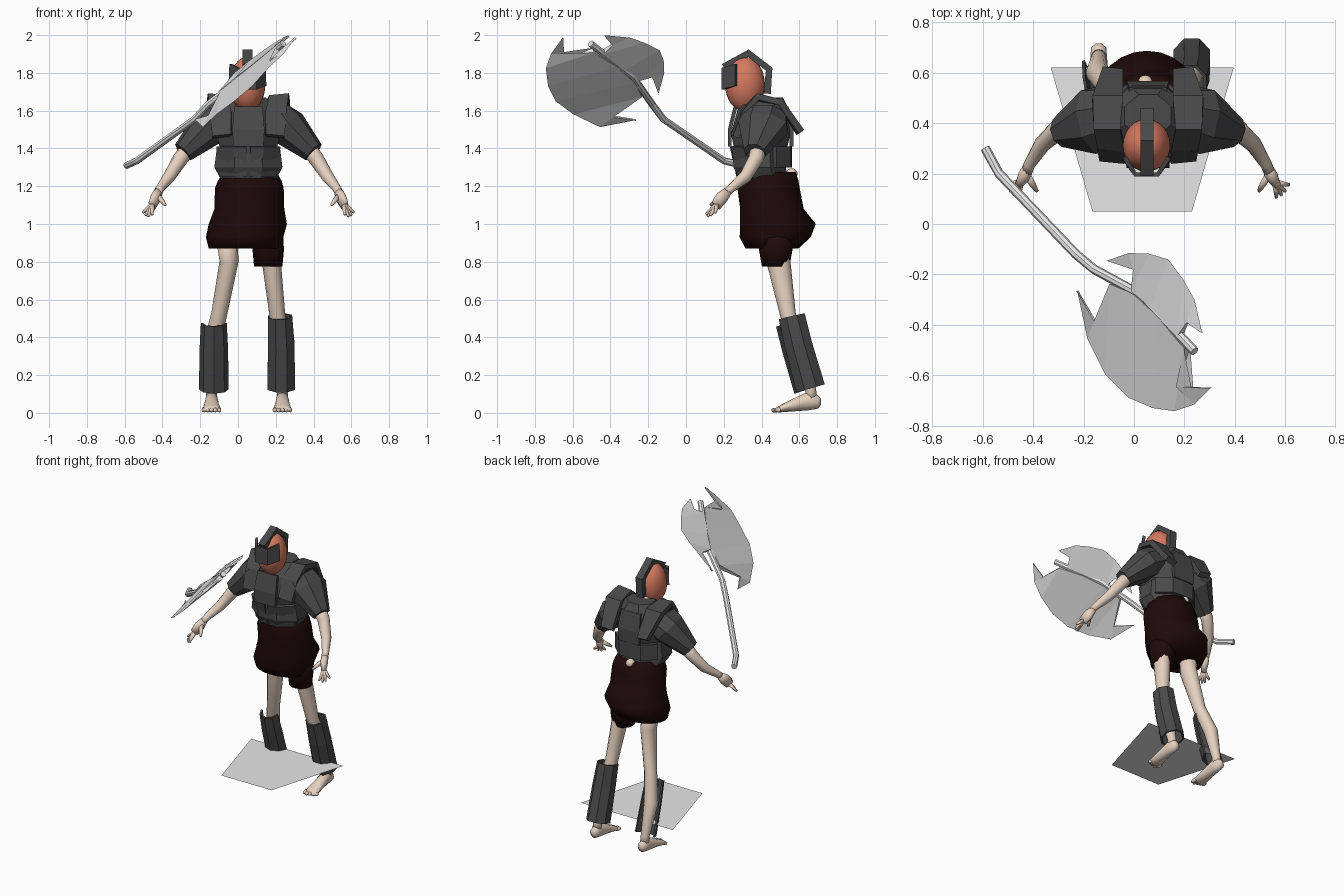
import bpy, bmesh, math
from mathutils import Vector

if "Cube" in bpy.data.objects:
    bpy.data.objects.remove(bpy.data.objects["Cube"])


def material(name, r, g, b):
    m = bpy.data.materials.new(name)
    m.use_nodes = True
    m.diffuse_color = (r, g, b, 1)
    bsdf = m.node_tree.nodes["Principled BSDF"]
    bsdf.inputs["Base Color"].default_value = (r, g, b, 1)
    bsdf.inputs["Roughness"].default_value = 0.8
    return m


IRON = material("dark iron", .068, .068, .068)
STEEL = material("pale steel", .8, .8, .8)
SKIN = material("pale skin", .78, .63, .52)
FACE = material("ruddy face", .66, .19, .115)
CLOTH = material("dark maroon cloth", .014, .003, .003)
MID = .055          # x of the body's centre line
UP, BACK = Vector((0, 0, 1)), Vector((0, 1, 0))


def finish(name, bm, mat, smooth=False, thick=0):
    bmesh.ops.remove_doubles(bm, verts=bm.verts, dist=.0002)
    bmesh.ops.recalc_face_normals(bm, faces=bm.faces)
    mesh = bpy.data.meshes.new(name)
    bm.to_mesh(mesh)
    bm.free()
    mesh.materials.append(mat)
    for p in mesh.polygons:
        p.use_smooth = smooth
    ob = bpy.data.objects.new(name, mesh)
    bpy.context.collection.objects.link(ob)
    if thick:
        mod = ob.modifiers.new("thickness", 'SOLIDIFY')
        mod.thickness, mod.offset = thick, 0


def sheet(name, rows, mat, thick=0):
    """Plate spanned between rows of points."""
    bm = bmesh.new()
    grid = [[bm.verts.new(p) for p in row] for row in rows]
    for r, s in zip(grid, grid[1:]):
        for i in range(len(r) - 1):
            bm.faces.new((r[i], r[i + 1], s[i + 1], s[i]))
    finish(name, bm, mat, False, thick)


def ball(name, centre, size, mat):
    bm = bmesh.new()
    bmesh.ops.create_uvsphere(bm, u_segments=24, v_segments=16, radius=1)
    bmesh.ops.scale(bm, vec=size, verts=bm.verts)
    bmesh.ops.translate(bm, vec=centre, verts=bm.verts)
    finish(name, bm, mat, True)


def tube(name, pts, radii, mat, sides=12, smooth=True, ref=BACK, axis=None,
         arc=None, thick=0, turn=0):
    """Loft of elliptical rings along a path; an arc leaves it open."""
    bm = bmesh.new()
    pts = [Vector(p) for p in pts]
    rings = []
    for i, c in enumerate(pts):
        t = axis or (pts[min(i + 1, len(pts) - 1)] - pts[max(i - 1, 0)]).normalized()
        a = t.cross(ref).normalized()
        b = a.cross(t)
        ra, rb = radii[i] if isinstance(radii[i], tuple) else (radii[i],) * 2
        start, end = arc or (turn, turn + math.tau)
        n = sides + 1 if arc else sides
        angles = [start + (end - start) * k / sides for k in range(n)]
        rings.append([bm.verts.new(c + a * ra * math.cos(g) + b * rb * math.sin(g))
                      for g in angles])
    for r, s in zip(rings, rings[1:]):
        for k in range(sides):
            j = (k + 1) % len(r)
            bm.faces.new((r[k], r[j], s[j], s[k]))
    if not thick:
        bm.faces.new(rings[0])
        bm.faces.new(rings[-1])
    finish(name, bm, mat, smooth, thick)


def stack(name, rings, mat, **kw):
    """Loft of level rings given as z, x, y, half width, half depth."""
    tube(name, [(x, y, z) for z, x, y, _, _ in rings],
         [r[3:] for r in rings], mat, axis=UP, **kw)


def at(s, pts):
    return [(MID + s * x, y, z) for x, y, z in pts]


# Head and helmet
ball("head", (.05, .312, 1.74), (.095, .105, .145), FACE)
stack("neck", [(1.56, MID, .4, .06, .06), (1.7, MID, .35, .055, .055)], SKIN)
crest = [(.2, 1.83), (.33, 1.905), (.44, 1.82), (.43, 1.69)]
sheet("helmet_crest", [[(x, y, z) for y, z in crest] for x in (.025, .077)], IRON, .038)
sheet("visor", [[(.05 + x, y, z + (.012 if abs(x) > .06 else -.008)) for x, y in
                 ((-w, .265), (-.045, .197), (.045, .197), (w, .265))]
                for z, w in ((1.835, .088), (1.72, .093))], IRON, .018)

# Torso armour
EIGHTH = math.pi / 8
stack("belly_armour", [(1.24, MID, .41, .16, .14), (1.3, MID, .39, .195, .15),
                       (1.41, MID, .385, .18, .15)],
      IRON, sides=8, smooth=False, turn=EIGHTH)
stack("chest_armour", [(1.39, MID, .395, .16, .15), (1.48, MID, .395, .185, .17),
                       (1.6, MID, .41, .17, .15), (1.67, MID, .43, .1, .09)],
      IRON, sides=8, smooth=False, turn=EIGHTH)
for name, y, lean in (("chest_plate", .232, .03), ("back_plate", .558, -.025)):
    sheet(name, [[(MID - w, y + d, z), (MID + w, y + d, z)]
                 for w, d, z in ((.08, 0, 1.41), (.085, 0, 1.5), (.075, lean, 1.62))],
          IRON, .02)

# Exposed skin at the back of the waist
ball("lower_back", (.045, .56, 1.265), (.03, .03, .03), SKIN)

for s, side in ((1, "left"), (-1, "right")):
    # Waist plates, front and back
    sheet(side + "_waist_plate", [at(s, [(.01, .24, 1.41), (.08, .245, 1.41), (.165, .32, 1.41)]),
                                  at(s, [(.01, .275, 1.25), (.065, .28, 1.25), (.145, .34, 1.25)])],
          IRON, .016)
    sheet(side + "_back_belt", [at(s, [(0, .55, z), (.08, .545, z), (.16, .47, z)])
                                for z in (1.41, 1.3)], IRON, .025)
    # Shoulder straps arching from chest to back
    inner = [(.09, .255, 1.47), (.09, .3, 1.59), (.11, .38, 1.665), (.1, .5, 1.645), (.1, .6, 1.48)]
    outer = [(.19, .265, 1.46), (.2, .315, 1.59), (.215, .38, 1.675), (.22, .5, 1.645), (.18, .61, 1.49)]
    sheet(side + "_shoulder_strap", [at(s, inner), at(s, outer)], IRON, .036)
    # Sleeve, arm and hand
    tube(side + "_sleeve", at(s, [(.15, .41, 1.56), (.21, .41, 1.51), (.345, .365, 1.38)]),
         [(.13, .1), (.14, .105), (.062, .06)], IRON, sides=8, smooth=False,
         ref=UP, turn=EIGHTH)
    tube(side + "_arm", at(s, [(.3, .39, 1.42), (.36, .37, 1.345), (.42, .315, 1.25),
                               (.47, .235, 1.185), (.48, .21, 1.165)]),
         [.045, .041, .033, .023, .023], SKIN, ref=UP)
    tube(side + "_palm", at(s, [(.474, .225, 1.177), (.49, .19, 1.14), (.51, .158, 1.098)]),
         [.022, (.026, .036), (.016, .032)], SKIN, ref=UP)
    for i, tip in enumerate([(.545, .13, 1.045), (.53, .115, 1.04), (.51, .105, 1.05),
                             (.56, .155, 1.06)]):
        base = Vector((.506, .165, 1.105)).lerp(Vector(tip), .1)
        tube(f"{side}_finger_{i + 1}", at(s, [base, tip]), [.014, .007], SKIN, sides=7, ref=UP)
    tube(side + "_thumb", at(s, [(.48, .195, 1.15), (.455, .155, 1.12), (.44, .13, 1.1)]),
         [.016, .013, .007], SKIN, sides=7, ref=UP)

# Skirt with a longer fold hanging over the left thigh
stack("skirt", [(1.275, .065, .435, .14, .145), (1.23, .062, .435, .168, .16),
                (1.19, .06, .437, .182, .165), (1.08, .06, .455, .185, .168),
                (1, .052, .487, .207, .2), (.93, .035, .472, .205, .188),
                (.87, .035, .455, .19, .14)], CLOTH, sides=24)
stack("skirt_fold", [(.95, .16, .475, .08, .1), (.86, .16, .475, .083, .088),
                     (.775, .16, .475, .075, .073)], CLOTH, sides=16)

# Legs and feet
for side, hip, knee, ankle in (("left", .165, .208, .235), ("right", -.06, -.1, -.14)):
    tube(side + "_leg", [(hip, .47, .95), (hip + .012, .49, .8), (knee, .54, .52),
                         (ankle - .005, .6, .34), (ankle, .66, .12), (ankle, .665, .07)],
         [.06, (.05, .063), .042, .047, .029, .03], SKIN)
    tube(side + "_foot", [(ankle, y, z) for y, z in
                          ((.715, .06), (.7, .058), (.65, .064), (.57, .042), (.5, .022), (.475, .015))],
         [(.012, .015), (.03, .035), (.034, .05), (.04, .034), (.048, .019), (.045, .011)],
         SKIN, ref=UP, axis=-BACK)
    for i in range(5):
        x = ankle - .04 + .02 * i
        tip = .452 + .008 * abs(i - (1 if side == "left" else 3))
        tube(f"{side}_toe_{i + 1}", [(x, .5, .018), (x, tip + .01, .014), (x, tip, .012)],
             [.012, .012, .005], SKIN, sides=7, ref=UP)

# Shin guards: the left wraps the leg, the right covers only its front
tube("left_shin_guard", [(.223, .56, .51), (.229, .595, .36), (.229, .66, .13)],
     [(.063, .07), (.07, .073), (.073, .078)], IRON, sides=8, smooth=False,
     thick=.012, turn=EIGHTH)
tube("right_shin_guard", [(-.128, .54, .475), (-.128, .58, .34), (-.128, .648, .125)],
     [(.063, .06), (.07, .066), (.073, .072)], IRON, sides=4, smooth=False,
     arc=(-math.pi, 0), thick=.012)

# Axe: bent haft and two wedge-shaped crescent blades
tube("axe_haft", [(-.59, .3, 1.31), (-.535, .2, 1.335), (-.23, -.12, 1.555),
                  (-.157, -.18, 1.635), (.035, -.285, 1.785), (.24, -.505, 1.955)],
     [.019] * 6, STEEL, sides=8, smooth=False, ref=UP)
NORMAL = Vector((-1, -.24, 1)).normalized()


def blade(name, edge, root):
    bm = bmesh.new()
    last = len(edge) - 1
    e = [bm.verts.new(p) for p in edge]
    sides = []
    for sign in (1, -1):
        r = [bm.verts.new(Vector(p) + NORMAL * sign * (.018 if 1 < i < last - 1 else .006))
             for i, p in enumerate(root)]
        sides.append(r)
        for i in range(last):
            bm.faces.new((e[i], e[i + 1], r[i + 1], r[i]))
    for i in range(last):
        bm.faces.new((sides[0][i], sides[0][i + 1], sides[1][i + 1], sides[1][i]))
    finish(name, bm, STEEL)


low, high = (-.225, -.265, 1.55), (.305, -.65, 1.985)
blade("large_axe_blade",
      [low, (-.185, -.455, 1.513), (-.115, -.595, 1.58), (-.02, -.69, 1.65),
       (.075, -.73, 1.73), (.16, -.742, 1.825), (.24, -.715, 1.9), high],
      [low, (-.155, -.385, 1.57), (-.085, -.235, 1.685), (.01, -.275, 1.76),
       (.11, -.37, 1.845), (.21, -.49, 1.92), (.17, -.645, 1.865), high])
low, high = (-.105, -.145, 1.69), (.27, -.43, 1.995)
blade("small_axe_blade",
      [low, (-.02, -.115, 1.8), (.06, -.118, 1.865), (.135, -.14, 1.92),
       (.195, -.22, 1.96), (.24, -.3, 1.987), high],
      [low, (0, -.18, 1.78), (0, -.265, 1.765), (.08, -.33, 1.825),
       (.185, -.44, 1.91), (.212, -.39, 1.95), high])

# Flat ground slab under the figure
sheet("ground_sheet", [[(-.33, .62, .2), (.395, .62, .2)],
                       [(-.165, .05, .2), (.23, .05, .2)]], STEEL)
